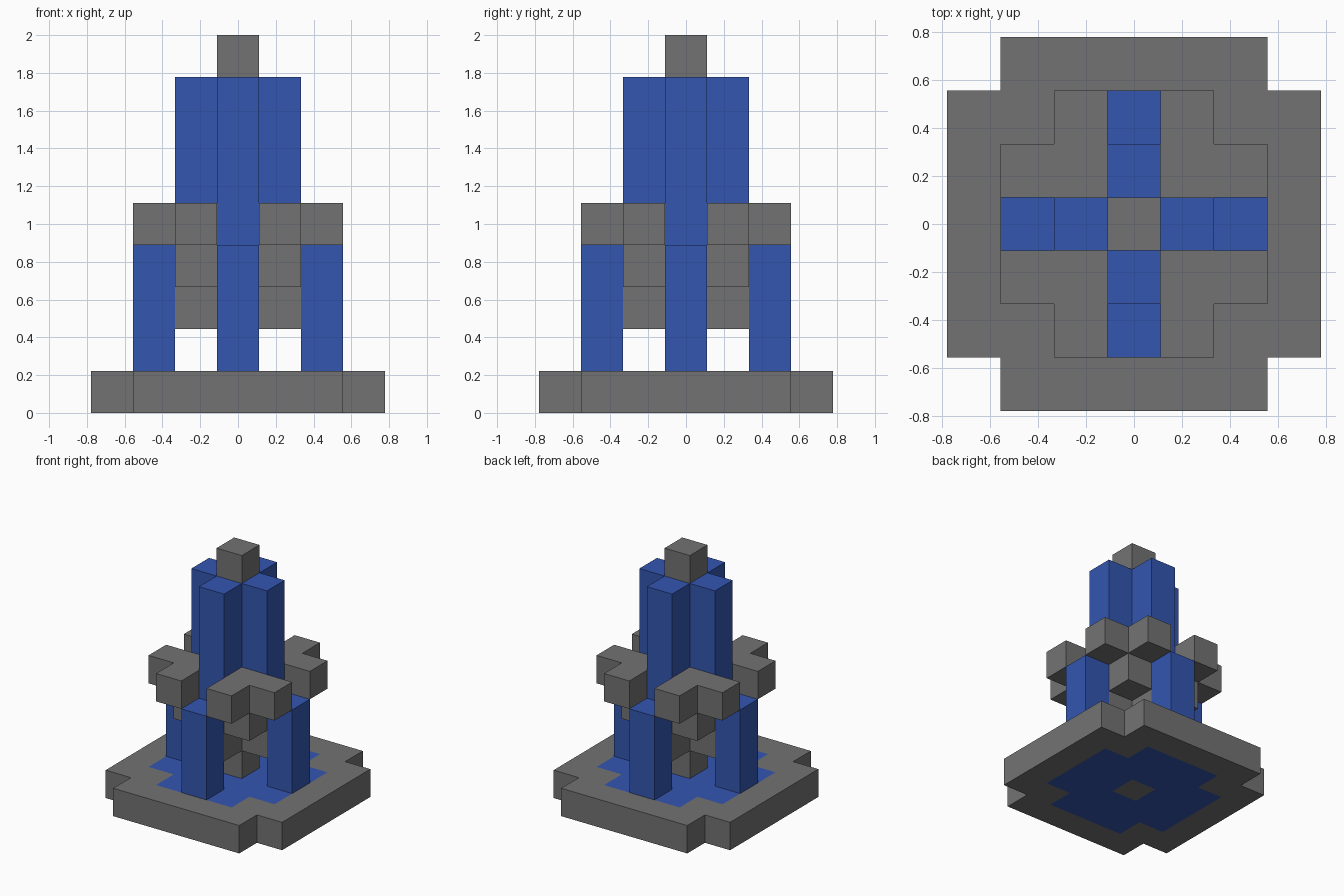
import bpy
import bmesh
import math
from mathutils import Vector

U = 2 / 9  # edge of one block; the model is nine blocks tall

if "Cube" in bpy.data.objects:
    bpy.data.objects.remove(bpy.data.objects["Cube"], do_unlink=True)


def material(name, color):
    mat = bpy.data.materials.new(name)
    mat.use_nodes = True
    mat.diffuse_color = color
    mat.node_tree.nodes["Principled BSDF"].inputs["Base Color"].default_value = color
    return mat


stone = material("stone grey", (0.171, 0.171, 0.171, 1))
water = material("water blue", (0.033, 0.093, 0.434, 1))


def blocks(name, cells, bottom, top, mat):
    """Extrude a plan made of unit cells between two block levels."""
    bm = bmesh.new()
    for x, y in cells:
        corners = [(-0.5, -0.5), (0.5, -0.5), (0.5, 0.5), (-0.5, 0.5)]
        bm.faces.new([bm.verts.new(Vector((x + i, y + j, bottom)) * U) for i, j in corners])
    bmesh.ops.remove_doubles(bm, verts=bm.verts, dist=U / 100)
    plan = bm.faces[:]
    raised = bmesh.ops.extrude_face_region(bm, geom=plan, use_keep_orig=True)["geom"]
    bmesh.ops.translate(bm, vec=(0, 0, (top - bottom) * U),
                        verts=[v for v in raised if isinstance(v, bmesh.types.BMVert)])
    bmesh.ops.recalc_face_normals(bm, faces=bm.faces)
    bmesh.ops.dissolve_limit(bm, angle_limit=math.radians(1), verts=bm.verts, edges=bm.edges)
    mesh = bpy.data.meshes.new(name)
    bm.to_mesh(mesh)
    bm.free()
    mesh.materials.append(mat)
    obj = bpy.data.objects.new(name, mesh)
    bpy.context.collection.objects.link(obj)


def notched(r):
    """Square plan of radius r without its four corner cells."""
    span = range(-r, r + 1)
    return {(x, y) for x in span for y in span if abs(x) + abs(y) < 2 * r}


centre = {(0, 0)}
sides = {"left": (1, 0), "right": (-1, 0), "front": (0, -1), "back": (0, 1)}

# Basin with the pool set flush inside it
pool = notched(2) - centre
blocks("basin_rim", notched(3) - notched(2), 0, 1, stone)
blocks("pool", pool, 0, 1, water)

# Central pillar and the cap on top
blocks("pillar", centre, 0, 8, stone)
blocks("cap", centre, 8, 9, stone)

# Bowl that steps outwards and upwards, with four corner rims
blocks("bowl_bottom", notched(1), 2, 3, stone)
for fx, side in ((1, "left"), (-1, "right")):
    for fy, end in ((-1, "front"), (1, "back")):
        blocks(f"bowl_corner_{end}_{side}", {(fx, fy)}, 3, 4, stone)
        blocks(f"bowl_rim_{end}_{side}", {(fx, fy), (2 * fx, fy), (fx, 2 * fy)}, 4, 5, stone)

# Water running down the pillar, then spilling over the bowl into the pool
for side, (x, y) in sides.items():
    blocks(f"upper_stream_{side}", {(x, y)}, 3, 8, water)
    blocks(f"lower_stream_{side}", {(2 * x, 2 * y)}, 1, 4, water)
